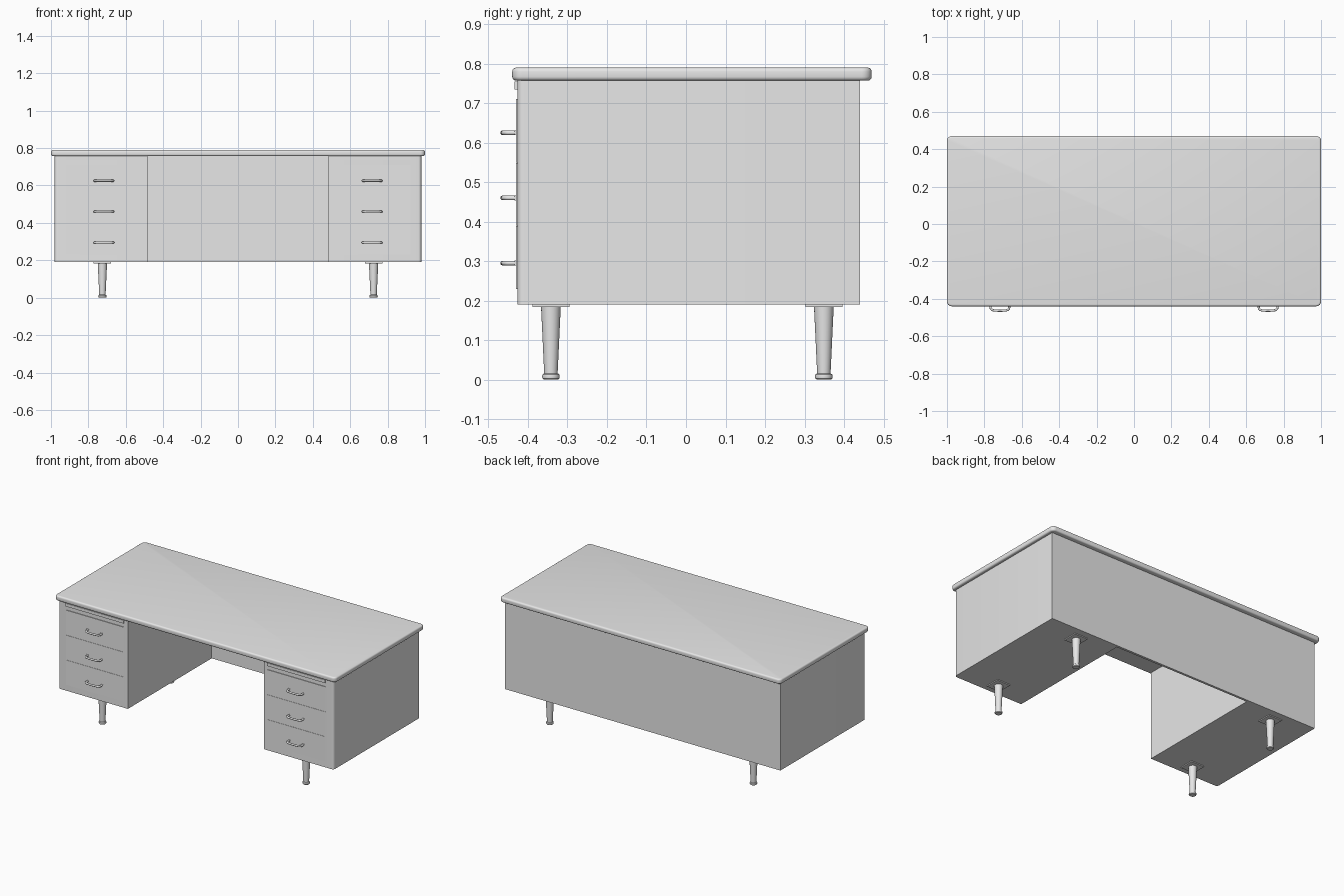
import bpy, bmesh, math

if "Cube" in bpy.data.objects:
    bpy.data.objects.remove(bpy.data.objects["Cube"])

grey = bpy.data.materials.new("light_grey")
grey.diffuse_color = (0.8, 0.8, 0.8, 1)
grey.use_nodes = True
grey.node_tree.nodes["Principled BSDF"].inputs["Base Color"].default_value = grey.diffuse_color


def finish(name, bm, smooth=True):
    bmesh.ops.recalc_face_normals(bm, faces=bm.faces)
    me = bpy.data.meshes.new(name)
    bm.to_mesh(me)
    bm.free()
    ob = bpy.data.objects.new(name, me)
    bpy.context.collection.objects.link(ob)
    me.materials.append(grey)
    if smooth:
        bpy.ops.object.select_all(action='DESELECT')
        bpy.context.view_layer.objects.active = ob
        ob.select_set(True)
        bpy.ops.object.shade_smooth_by_angle(angle=math.radians(35))
    return ob


def prism(bm, pts, z0, z1):
    face = bm.faces.new([bm.verts.new((x, y, z0)) for x, y in pts])
    ext = bmesh.ops.extrude_face_region(bm, geom=[face])["geom"]
    for v in ext:
        if isinstance(v, bmesh.types.BMVert):
            v.co.z = z1


def box(name, x0, x1, y0, y1, z0, z1):
    bm = bmesh.new()
    prism(bm, [(x0, y0), (x1, y0), (x1, y1), (x0, y1)], z0, z1)
    return finish(name, bm, False)


def bevel_edges(bm, rule, offset, segments):
    edges = [e for e in bm.edges if rule(e)]
    bmesh.ops.bevel(bm, geom=edges, offset=offset, segments=segments,
                    profile=0.5, affect='EDGES')


def upright(e):
    a, b = e.verts
    return abs(a.co.z - b.co.z) > 0.01


def lathe(name, profile, x, y, n=24):
    bm = bmesh.new()
    rings = [[bm.verts.new((x + r * math.cos(2 * math.pi * i / n),
                            y + r * math.sin(2 * math.pi * i / n), z))
              for i in range(n)] for r, z in profile]
    for a, b in zip(rings, rings[1:]):
        for i in range(n):
            j = (i + 1) % n
            bm.faces.new((a[i], a[j], b[j], b[i]))
    bm.faces.new(rings[0])
    bm.faces.new(rings[-1])
    return finish(name, bm)


def handle(name, x, z):
    # bowed pull: a tube swept along a flat U
    cu = bpy.data.curves.new(name, 'CURVE')
    cu.dimensions = '3D'
    cu.bevel_depth = 0.006
    cu.bevel_resolution = 3
    cu.use_fill_caps = True
    sp = cu.splines.new('POLY')
    pts = [(-0.050, -0.424), (-0.050, -0.446)]
    for k in range(1, 6):                       # rounded left corner
        a = math.pi / 2 * k / 5
        pts.append((-0.030 - 0.020 * math.cos(a), -0.446 - 0.016 * math.sin(a)))
    pts.append((0, -0.464))
    pts += [(-px, py) for px, py in reversed(pts[:-1])]
    sp.points.add(len(pts) - 1)
    for p, (px, py) in zip(sp.points, pts):
        p.co = (x + px, py, z, 1)
    ob = bpy.data.objects.new(name, cu)
    bpy.context.collection.objects.link(ob)
    cu.materials.append(grey)
    for s in (-1, 1):                           # small mounting collars
        box(name + "_mount", x + s * 0.05 - 0.009, x + s * 0.05 + 0.009,
            -0.434, -0.426, z - 0.006, z + 0.006)


# Desk top with rounded corners and softened rim
bm = bmesh.new()
prism(bm, [(-1, -0.44), (1, -0.44), (1, 0.47), (-1, 0.47)], 0.757, 0.79)
bevel_edges(bm, upright, 0.025, 6)
bevel_edges(bm, lambda e: not upright(e), 0.010, 4)
finish("desk_top", bm)

# Body: two pedestals joined by a back panel, open knee space
bm = bmesh.new()
prism(bm, [(-0.98, -0.427), (-0.485, -0.427), (-0.485, 0.425), (0.485, 0.425),
           (0.485, -0.427), (0.98, -0.427), (0.98, 0.44), (-0.98, 0.44)],
      0.19, 0.757)
bevel_edges(bm, lambda e: upright(e) and
            all(abs(v.co.x) > 0.97 and v.co.y < 0 for v in e.verts), 0.016, 5)
finish("body", bm)

# Drawers, pull-out slabs, handles and legs on each pedestal
levels = [0.23, 0.39, 0.55, 0.71]
for side, s in (("left", -1), ("right", 1)):
    c = s * 0.717
    for i in range(3):
        box(f"{side}_drawer_front", c - 0.206, c + 0.206, -0.431, -0.42,
            levels[i], levels[i + 1] - (0.001 if i < 2 else 0))
        handle(f"{side}_drawer_handle", c, (0.295, 0.46, 0.625)[i])
    box(f"{side}_pull_out_slab", c - 0.206, c + 0.206, -0.434, -0.42, 0.735, 0.755)
    for y in (-0.342, 0.349):
        x = s * 0.725
        box(f"{side}_leg_plate", x - 0.047, x + 0.047, y - 0.047, y + 0.047,
            0.184, 0.1905)
        lathe(f"{side}_leg",
              [(0.018, 0), (0.0215, 0.003), (0.0225, 0.008), (0.0215, 0.013),
               (0.017, 0.016), (0.025, 0.186)], x, y)
